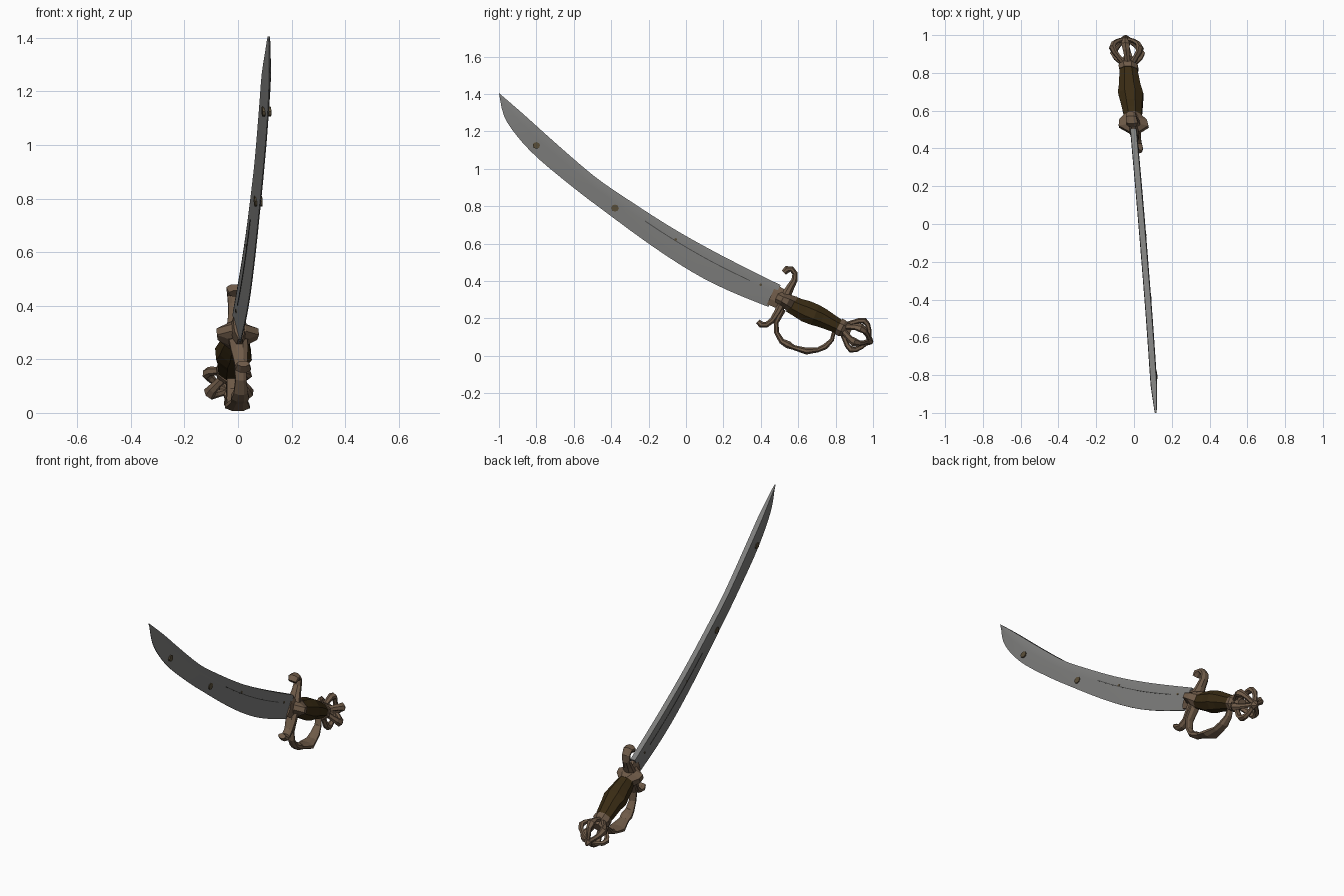
import bpy, bmesh, math
from mathutils import Vector


def material(name, rgb):
    m = bpy.data.materials.new(name)
    m.diffuse_color = (*rgb, 1)
    return m


STEEL = material("grey steel", (0.21, 0.21, 0.205))
DARK = material("dark groove", (0.06, 0.06, 0.058))
BRONZE = material("aged bronze", (0.16, 0.105, 0.066))
LEATHER = material("dark brown grip", (0.042, 0.025, 0.007))
SPOT = material("brass spot", (0.10, 0.075, 0.04))


def lean(v):
    # the whole sabre lies in a slightly turned plane
    return Vector((v[0] + 0.072 - 0.113 * v[1] - 0.05 * v[2], v[1], v[2]))


def skin(name, rings, mat, smooth=None):
    """Bridge closed rings of points and cap both ends."""
    bm = bmesh.new()
    vs = [[bm.verts.new(lean(p)) for p in r] for r in rings]
    n = len(vs[0])
    for a, b in zip(vs, vs[1:]):
        for i in range(n):
            j = (i + 1) % n
            bm.faces.new((a[i], a[j], b[j], b[i]))
    bm.faces.new(vs[0])
    bm.faces.new(vs[-1])
    bmesh.ops.recalc_face_normals(bm, faces=bm.faces[:])
    me = bpy.data.meshes.new(name)
    bm.to_mesh(me)
    bm.free()
    me.materials.append(mat)
    ob = bpy.data.objects.new(name, me)
    bpy.context.collection.objects.link(ob)
    if smooth:
        bpy.context.view_layer.objects.active = ob
        ob.select_set(True)
        bpy.ops.object.shade_smooth_by_angle(angle=math.radians(smooth))
        ob.select_set(False)
    return ob


def sweep(name, path, mat, sides=8, place=lambda v: v, smooth=None):
    """Elliptical tube along (p, q, half width across, half width in plane)."""
    rings = []
    for k, (p, q, wx, wn) in enumerate(path):
        a, b = path[max(k - 1, 0)], path[min(k + 1, len(path) - 1)]
        t = Vector((b[0] - a[0], b[1] - a[1])).normalized()
        ring = []
        for i in range(sides):
            an = 2 * math.pi * (i + 0.5) / sides
            c, s = wx * math.cos(an), wn * math.sin(an)
            ring.append(place(Vector((c, p - t.y * s, q + t.x * s))))
        rings.append(ring)
    return skin(name, rings, mat, smooth)


def curve(pts, steps):
    """Catmull-Rom through the points."""
    out = []
    for i in range(len(pts) - 1):
        p = [Vector(pts[min(max(i + k, 0), len(pts) - 1)]) for k in (-1, 0, 1, 2)]
        for s in range(steps):
            t = s / steps
            out.append(0.5 * (2 * p[1] + (p[2] - p[0]) * t
                              + (2 * p[0] - 5 * p[1] + 4 * p[2] - p[3]) * t * t
                              + (3 * p[1] - p[0] - 3 * p[2] + p[3]) * t ** 3))
    return out + [Vector(pts[-1])]


# Blade: back (y, z) and cutting edge (y, z) at each station
stations = curve([(-1, 1.405, -0.998, 1.395), (-0.93, 1.345, -0.973, 1.283),
                  (-0.85, 1.275, -0.904, 1.176), (-0.70, 1.14, -0.79, 1.055),
                  (-0.5, 0.968, -0.6, 0.898), (-0.347, 0.86, -0.465, 0.795),
                  (-0.1, 0.70, -0.197, 0.598), (0.1, 0.585, 0.03, 0.45),
                  (0.287, 0.487, 0.22, 0.352), (0.506, 0.378, 0.44, 0.262)], 3)
section = [(0, 0.015), (0.12, 0.018), (0.4, 0.014), (1, 0.002)]


def across(s, f):
    return s[0] + (s[2] - s[0]) * f, s[1] + (s[3] - s[1]) * f


rings = []
for i, s in enumerate(stations):
    k = min(1, 0.25 + i * 0.12)
    right = [(w * k, *across(s, f)) for f, w in section]
    left = [(-w * k, *across(s, f)) for f, w in reversed(section)]
    rings.append(right + left)
skin("blade", rings, STEEL, 30)

# Thin groove line and spots, showing on both faces of the blade
line = [across(s, 0.35) for s in stations]
sweep("groove_line", [(y, z, 0.023, 0.003) for y, z in line if -0.3 < y < 0.42],
      DARK, 4)
for n, (y, z, r, half) in enumerate([(-0.8, 1.125, 0.018, 0.0165),
                                     (-0.38, 0.79, 0.019, 0.0145),
                                     (-0.055, 0.622, 0.007, 0.0175),
                                     (0.4, 0.38, 0.007, 0.0175)]):
    ring = [(0, y + r * math.cos(a) * 1.1, z + r * math.sin(a))
            for a in (i * math.pi / 4 for i in range(8))]
    skin(f"blade_spot_{n + 1}", [[(u, p[1], p[2]) for p in ring] for u in (-half, half)],
         SPOT)

# Collar around the blade root and winged guard block
sweep("blade_collar", [(0.457, 0.328, 0.021, 0.062), (0.50, 0.308, 0.028, 0.06),
                       (0.54, 0.29, 0.035, 0.055)], BRONZE)
sweep("guard_block", [(0.485, 0.317, 0.03, 0.035), (0.515, 0.303, 0.085, 0.035),
                      (0.545, 0.288, 0.08, 0.045), (0.575, 0.272, 0.045, 0.052)],
      BRONZE)

# Curled cross guard arms
sweep("upper_quillon", [(0.51, 0.27, 0.04, 0.028), (0.53, 0.315, 0.042, 0.03),
                        (0.557, 0.365, 0.03, 0.023), (0.58, 0.405, 0.025, 0.018),
                        (0.583, 0.44, 0.026, 0.016), (0.565, 0.464, 0.03, 0.017),
                        (0.54, 0.462, 0.034, 0.021), (0.523, 0.445, 0.026, 0.017)],
      BRONZE)
sweep("lower_quillon", [(0.525, 0.30, 0.04, 0.028), (0.492, 0.235, 0.034, 0.022),
                        (0.462, 0.19, 0.027, 0.017), (0.43, 0.166, 0.027, 0.016),
                        (0.402, 0.167, 0.032, 0.019), (0.384, 0.184, 0.024, 0.015)],
      BRONZE)

# Knuckle bow, widening to a leaf at the middle
sweep("knuckle_bow", [(0.515, 0.25, 0.03, 0.022), (0.482, 0.18, 0.025, 0.015),
                      (0.484, 0.125, 0.022, 0.014), (0.512, 0.078, 0.028, 0.017),
                      (0.545, 0.06, 0.036, 0.022), (0.575, 0.045, 0.032, 0.014),
                      (0.645, 0.025, 0.05, 0.02), (0.705, 0.032, 0.034, 0.014),
                      (0.745, 0.05, 0.03, 0.017), (0.78, 0.085, 0.022, 0.012),
                      (0.793, 0.135, 0.018, 0.011)], BRONZE)

# Grip, swelling at the middle
sweep("grip", [(0.555, 0.279, 0.045, 0.05), (0.60, 0.257, 0.056, 0.055),
               (0.64, 0.239, 0.062, 0.063), (0.69, 0.219, 0.072, 0.062),
               (0.73, 0.202, 0.062, 0.056), (0.79, 0.171, 0.054, 0.046),
               (0.83, 0.151, 0.047, 0.041)], LEATHER)

# Pommel: neck and an open crown of six hooked ribs
sweep("pommel_neck", [(0.815, 0.158, 0.053, 0.049), (0.835, 0.148, 0.055, 0.05),
                      (0.86, 0.137, 0.035, 0.035), (0.88, 0.128, 0.028, 0.028)], BRONZE)
axis = Vector((0, 0.905, -0.425)).normalized()
up = Vector((0, 0.425, 0.905)).normalized()
base = Vector((0, 0.845, 0.145))
rib = [(0.0, 0.025, 0.018, 0.013), (0.03, 0.052, 0.017, 0.013),
       (0.055, 0.074, 0.02, 0.014), (0.08, 0.085, 0.026, 0.017),
       (0.105, 0.074, 0.018, 0.014), (0.125, 0.05, 0.014, 0.012),
       (0.14, 0.02, 0.014, 0.012), (0.145, 0.0, 0.01, 0.01)]
for n in range(6):
    a = math.radians(60 * n + 30)
    out = Vector((math.cos(a), 0, 0)) + up * math.sin(a)
    side = Vector((-math.sin(a), 0, 0)) + up * math.cos(a)
    sweep(f"pommel_rib_{n + 1}", rib, BRONZE, 6,
          lambda v: base + side * v.x + axis * v.y + out * v.z)
sweep("pommel_tip", [(0.968, 0.086, 0.026, 0.026), (0.982, 0.078, 0.026, 0.026),
                     (0.999, 0.069, 0.006, 0.006)], BRONZE, 6)
